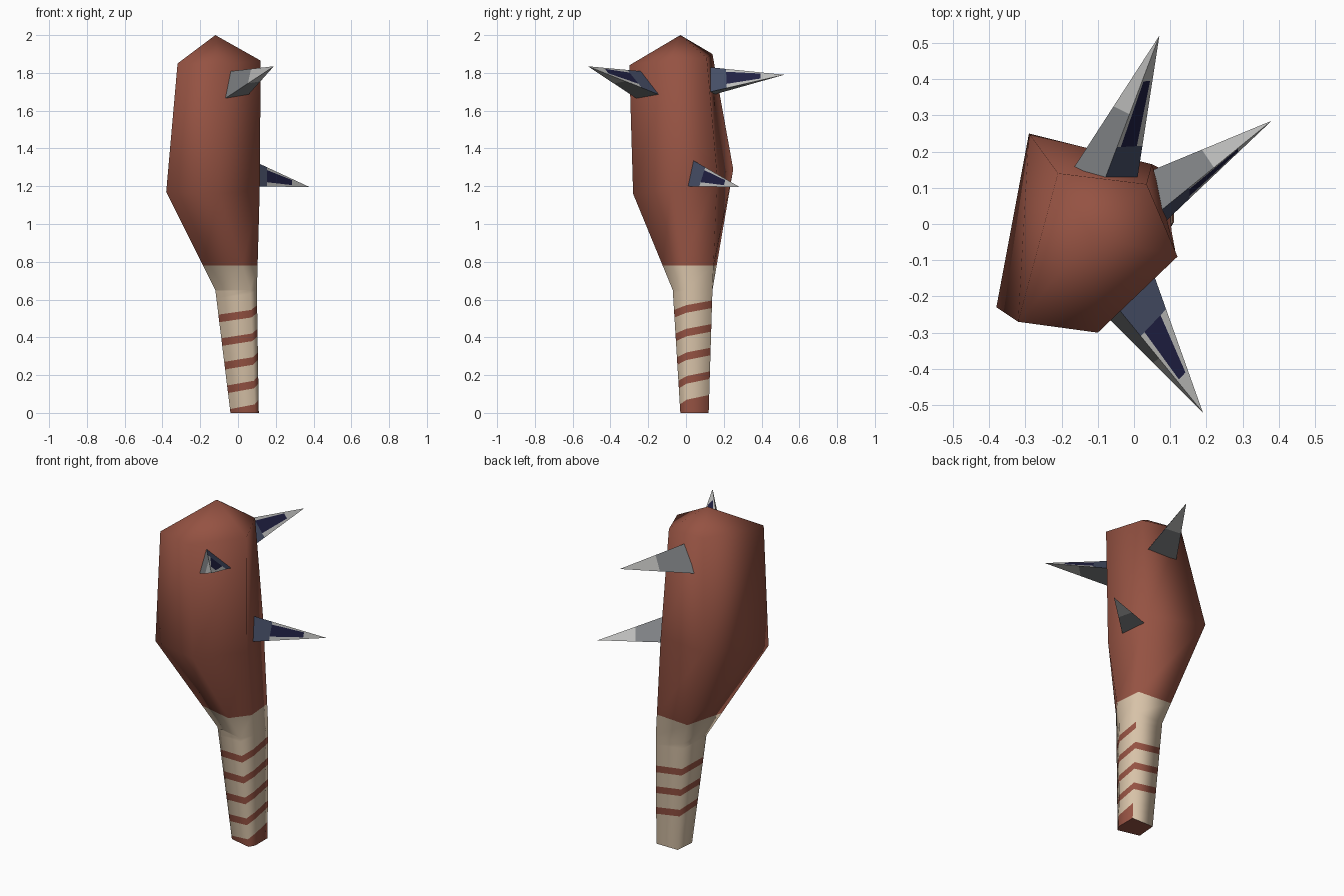
import bpy, bmesh
from mathutils import Vector

if "Cube" in bpy.data.objects:
    bpy.data.objects.remove(bpy.data.objects["Cube"])

def mat(name, rgb):
    m = bpy.data.materials.new(name)
    m.diffuse_color = (*rgb, 1)
    m.use_nodes = True
    m.node_tree.nodes["Principled BSDF"].inputs["Base Color"].default_value = m.diffuse_color
    return m

RED = mat("red_brown", (0.30, 0.085, 0.055))
BEIGE = mat("beige_wrap", (0.68, 0.54, 0.39))
GREY = mat("mid_grey", (0.21, 0.22, 0.23))
LIGHT = mat("light_grey", (0.50, 0.50, 0.49))
NAVY = mat("navy", (0.014, 0.014, 0.055))
SLATE = mat("slate_blue", (0.06, 0.075, 0.13))

def finish(bm, name, mats, smooth):
    bmesh.ops.remove_doubles(bm, verts=bm.verts, dist=0.0005)
    bmesh.ops.recalc_face_normals(bm, faces=bm.faces)
    for f in bm.faces:
        f.smooth = smooth
    for e in bm.edges:  # keep the flat foot crisp
        if all(v.co.z < 0.001 for v in e.verts):
            e.smooth = False
    me = bpy.data.meshes.new(name)
    bm.to_mesh(me)
    bm.free()
    for m in mats:
        me.materials.append(m)
    ob = bpy.data.objects.new(name, me)
    bpy.context.collection.objects.link(ob)
    return ob

def face(bm, pts, index):
    uniq = []
    for p in pts:
        if all((p - q).length > 0.0006 for q in uniq):
            uniq.append(p)
    if len(uniq) > 2:
        f = bm.faces.new([bm.verts.new(p) for p in uniq])
        f.material_index = index

# Five-sided cross-sections of the club, anticlockwise from the front left
FOOT = [(-.04, 0, 0), (.09, -.03, 0), (.11, .005, 0), (.11, .12, 0), (-.03, .12, 0)]
NECK = [(-.12, -.02, .65), (.065, -.07, .65), (.10, 0, .65), (.10, .14, .65), (-.08, .14, .65)]
BELLY = [(-.38, -.23, 1.17), (-.10, -.28, 1.16), (.115, -.08, 1.18), (.05, .165, 1.26), (-.29, .25, 1.29)]
SHOULDER = [(-.32, -.27, 1.85), (-.10, -.30, 1.84), (.12, -.09, 1.865), (.035, .11, 1.88), (-.21, .14, 1.90)]
FOOT, NECK, BELLY, SHOULDER = [[Vector(p) for p in r] for r in (FOOT, NECK, BELLY, SHOULDER)]
PEAK = Vector((-.12, -.03, 2.0))

def at_height(lo, hi, z):
    return lo.lerp(hi, (z - lo.z) / (hi.z - lo.z))

bm = bmesh.new()
COLLAR = [at_height(a, b, .78) for a, b in zip(NECK, BELLY)]
# Head and collar
for lo, hi, c in ((NECK, COLLAR, 1), (COLLAR, BELLY, 0), (BELLY, SHOULDER, 0)):
    for i in range(5):
        j = (i + 1) % 5
        face(bm, [lo[i], lo[j], hi[j], hi[i]], c)
for i in range(5):
    face(bm, [SHOULDER[i], SHOULDER[(i + 1) % 5], PEAK], 0)
face(bm, FOOT[::-1], 0)

# Handle wrapped by one rising spiral stripe
PITCH, HALF = .125, .02
for i in range(5):
    j = (i + 1) % 5
    for k in range(-1, 6):
        for z0, z1, stripe in ((k * PITCH - HALF, k * PITCH + HALF, True),
                               (k * PITCH + HALF, (k + 1) * PITCH - HALF, False)):
            red = stripe and (1 <= k <= 3 or (k in (0, 4) and i < 3))
            red = red or (i < 3 and k < 0)
            def corner(c, z, step):
                z = min(max(z + PITCH * step / 5, 0), .65)
                return at_height(FOOT[c], NECK[c], z)
            face(bm, [corner(i, z0, i), corner(j, z0, i + 1),
                      corner(j, z1, i + 1), corner(i, z1, i)], 0 if red else 1)
finish(bm, "club_body", [RED, BEIGE], True)

# Three-sided spikes: top, hidden and navy-side base corners, then tip
def spike(name, top, side, low, tip):
    top, side, low, tip = map(Vector, (top, side, low, tip))
    bm = bmesh.new()
    rows, cols = [-.1, .22, .45, .68, 1], [0, .22, .85, 1]
    for a, b, painted in ((low, top, True), (top, side, False), (side, low, False)):
        def pt(u, t):
            return a.lerp(b, u).lerp(tip, t)
        for r in range(4):
            for c in range(3):
                if painted:
                    idx = 3 if r == 0 else 2 if (r < 3 and c == 1) else 1
                else:
                    idx = 0 if r < 2 else 1
                face(bm, [pt(cols[c], rows[r]), pt(cols[c + 1], rows[r]),
                          pt(cols[c + 1], rows[r + 1]), pt(cols[c], rows[r + 1])], idx)
    face(bm, [p.lerp(tip, -.1) for p in (top, side, low)], 0)
    finish(bm, name, [GREY, LIGHT, NAVY, SLATE], False)

spike("upper_back_spike", (-.08, .125, 1.83), (-.16, .165, 1.69), (.01, .13, 1.70), (.07, .52, 1.79))
spike("lower_right_spike", (.09, .05, 1.33), (.03, .14, 1.22), (.09, .01, 1.20), (.38, .285, 1.195))
spike("upper_front_spike", (-.03, -.25, 1.81), (-.06, -.27, 1.67), (.06, -.155, 1.69), (.19, -.52, 1.835))
